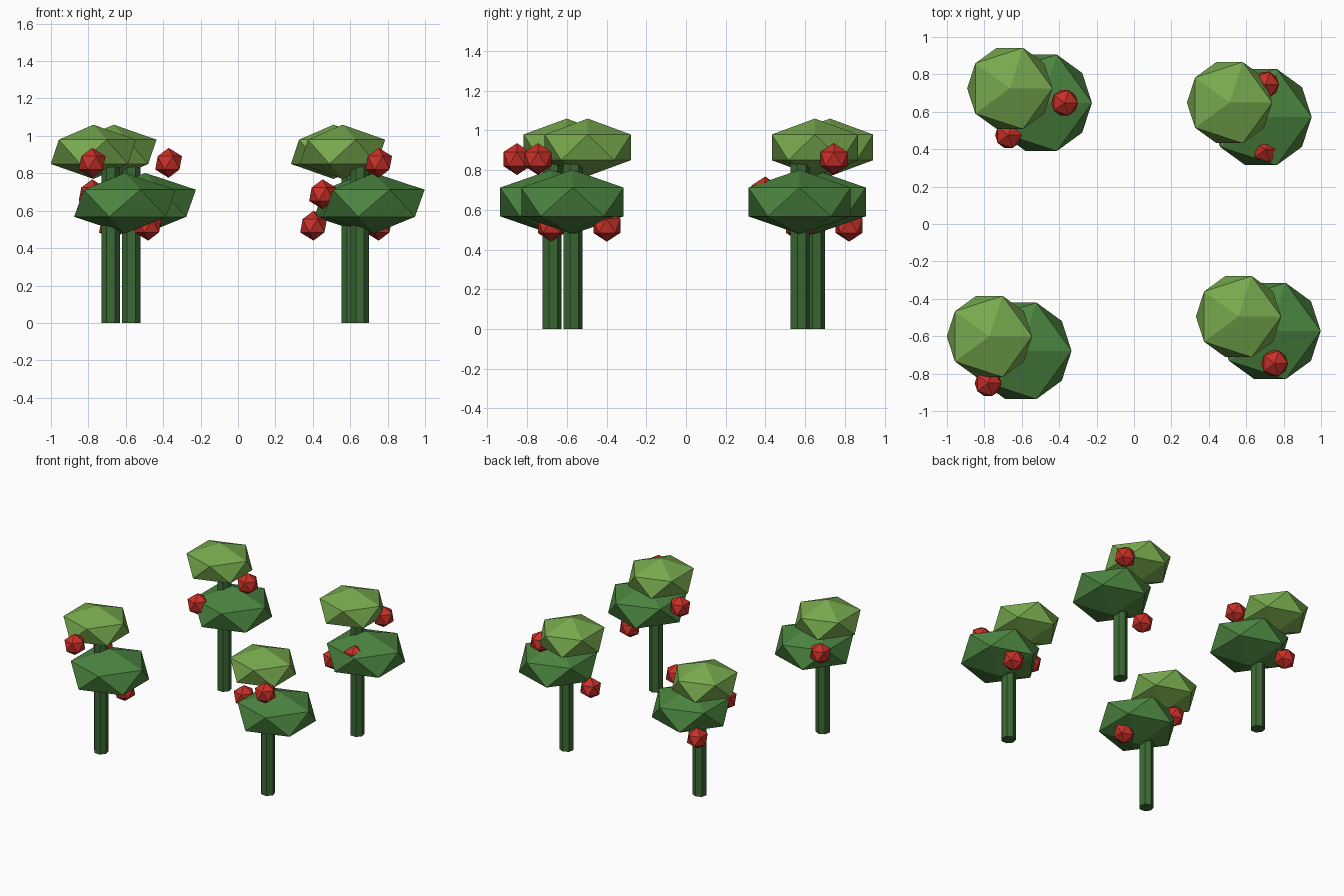
import bpy, math
from mathutils import Vector

cube = bpy.data.objects.get("Cube")
if cube:
    bpy.data.objects.remove(cube, do_unlink=True)


def make_material(name, rgb):
    mat = bpy.data.materials.new(name)
    mat.use_nodes = True
    color = (*rgb, 1.0)
    mat.diffuse_color = color
    for node in mat.node_tree.nodes:
        if node.type == 'BSDF_PRINCIPLED':
            node.inputs["Base Color"].default_value = color
    return mat


STEM = make_material("dark stem green", (0.045, 0.14, 0.035))
LEAF = make_material("leaf green", (0.072, 0.235, 0.051))
LIGHT_LEAF = make_material("light leaf green", (0.188, 0.40, 0.076))
RED = make_material("berry red", (0.58, 0.03, 0.021))


def finish(name, mat):
    obj = bpy.context.object
    obj.name = obj.data.name = name
    obj.data.materials.append(mat)
    return obj


def faceted_ball(name, center, radius, half_height, mat):
    """Twenty-sided ball, squashed in height."""
    bpy.ops.mesh.primitive_ico_sphere_add(subdivisions=1, radius=1, location=center)
    obj = finish(name, mat)
    obj.scale = (radius, radius, half_height)
    return obj


def stem(name, base, radius, height):
    bpy.ops.mesh.primitive_cylinder_add(vertices=7, radius=radius, depth=height,
                                        location=base + Vector((0, 0, height / 2)))
    return finish(name, STEM)


def plant(label, x, y, start_angle):
    base = Vector((x, y, 0))
    stem(f"{label}_stem", base, 0.051, 0.9)
    # Two offset tiers of foliage
    faceted_ball(f"{label}_lower_foliage", base + Vector((0.075, 0, 0.64)), 0.303, 0.162, LEAF)
    faceted_ball(f"{label}_upper_foliage", base + Vector((-0.093, 0.077, 0.915)), 0.255, 0.145, LIGHT_LEAF)
    # Three berries spiralling up around the stem
    for i in range(3):
        angle = math.radians(start_angle + 120 * i)
        offset = Vector((0.2 * math.cos(angle), 0.2 * math.sin(angle), 0.52 + 0.168 * i))
        faceted_ball(f"{label}_berry_{i + 1}", base + offset, 0.08, 0.08, RED)


# Four plants, each turned a further sixth of a circle
plant("front_right_plant", -0.68, -0.678, 0)
plant("front_left_plant", 0.652, -0.572, 60)
plant("back_right_plant", -0.571, 0.648, 120)
plant("back_left_plant", 0.604, 0.572, 180)
